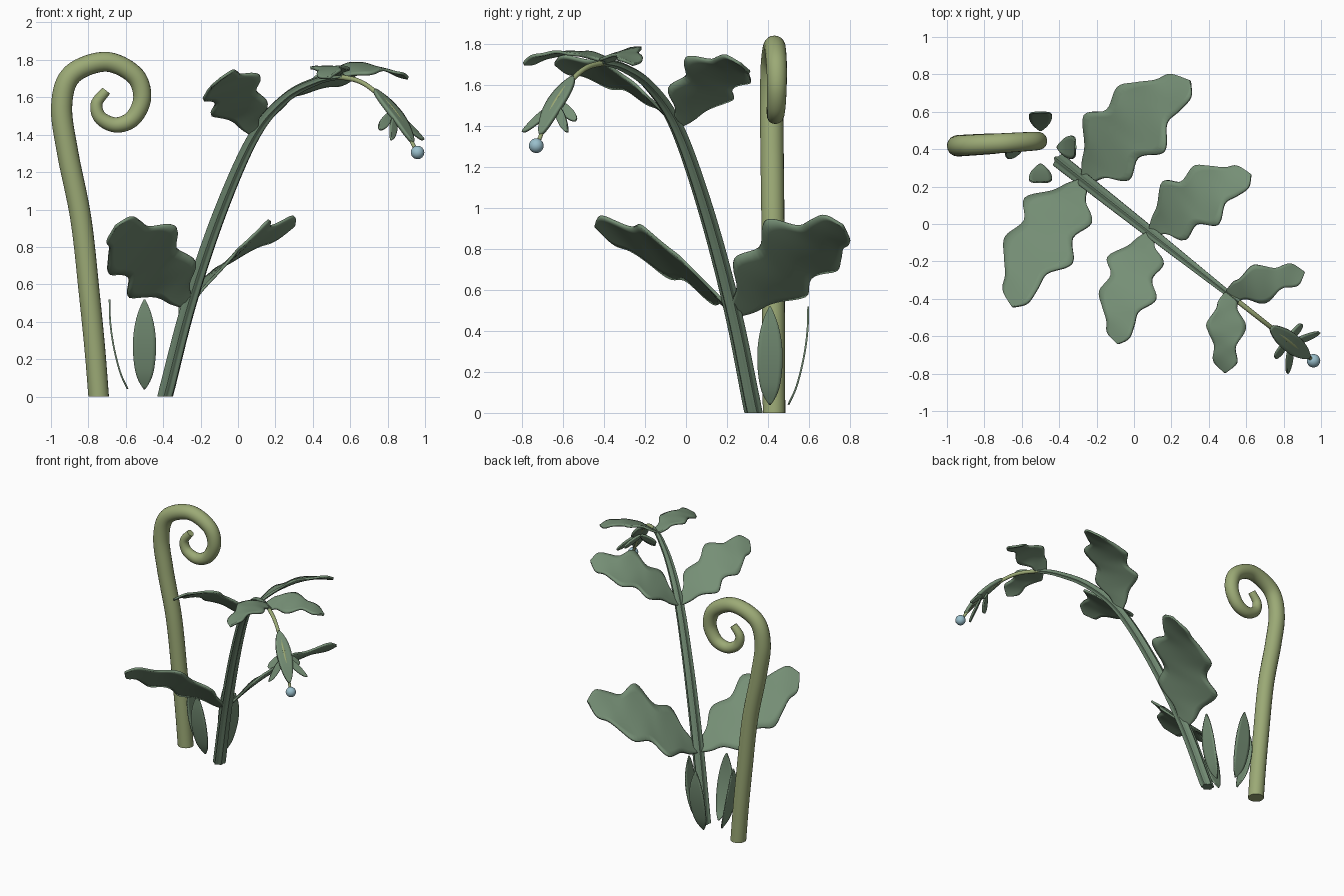
import bpy, bmesh, math
from mathutils import Vector

if "Cube" in bpy.data.objects:
    bpy.data.objects.remove(bpy.data.objects["Cube"])


def material(name, rgb):
    m = bpy.data.materials.new(name)
    m.use_nodes = True
    m.diffuse_color = (*rgb, 1)
    m.node_tree.nodes["Principled BSDF"].inputs["Base Color"].default_value = (*rgb, 1)
    return m


LEAF = material("leaf green", (0.18, 0.275, 0.18))
STEM = material("stem green", (0.155, 0.24, 0.16))
SHOOT = material("olive green", (0.33, 0.40, 0.18))
BUD = material("pale blue", (0.32, 0.52, 0.60))

# The stem arches in one upright plane: FWD runs along it, SIDE across it
FWD = Vector((0.786, -0.618, 0))
SIDE = Vector((0.618, 0.786, 0))
UP = Vector((0, 0, 1))


def finish(name, bm, mat, thick=0):
    bmesh.ops.recalc_face_normals(bm, faces=bm.faces)
    me = bpy.data.meshes.new(name)
    bm.to_mesh(me)
    bm.free()
    me.materials.append(mat)
    ob = bpy.data.objects.new(name, me)
    bpy.context.collection.objects.link(ob)
    if thick:
        mod = ob.modifiers.new("thickness", "SOLIDIFY")
        mod.thickness, mod.offset = thick, 0
    bpy.ops.object.select_all(action="DESELECT")
    ob.select_set(True)
    bpy.context.view_layer.objects.active = ob
    bpy.ops.object.shade_smooth_by_angle(angle=math.radians(40))
    return ob


def smooth(points, n):
    """Even samples of a Catmull-Rom curve through the points."""
    p = [Vector(q) for q in points]
    p = [2 * p[0] - p[1]] + p + [2 * p[-1] - p[-2]]
    out = []
    for i in range(n):
        s = i / (n - 1) * (len(p) - 3)
        k = min(int(s), len(p) - 4)
        t = s - k
        a, b, c, d = p[k:k + 4]
        out.append(b + (c - a) * t / 2 + (a - 2.5 * b + 2 * c - d / 2) * t * t
                   + (1.5 * (b - c) + (d - a) / 2) * t ** 3)
    return out


def skin(bm, rows, closed=False):
    vs = [[bm.verts.new(p) for p in row] for row in rows]
    m = len(vs[0])
    for a, b in zip(vs, vs[1:]):
        for j in range(m if closed else m - 1):
            k = (j + 1) % m
            bm.faces.new((a[j], a[k], b[k], b[j]))
    return vs


def sheet(name, rows, mat, thick):
    bm = bmesh.new()
    skin(bm, rows)
    return finish(name, bm, mat, thick)


def tube(name, path, radii, plane_normal, mat, lobes=0, segs=20):
    """Sweep a round or fluted section along a flat path."""
    rings = []
    for i, c in enumerate(path):
        tan = (path[min(i + 1, len(path) - 1)] - path[max(i - 1, 0)]).normalized()
        if c.z < 0.001:
            tan = UP
        out = tan.cross(plane_normal).normalized()
        ring = []
        for j in range(segs):
            a = math.tau * j / segs
            r = radii[i].x * (1 + (0.13 * math.cos(lobes * a) if lobes else 0))
            ring.append(c + r * (math.cos(a) * out + math.sin(a) * plane_normal))
        rings.append(ring)
    bm = bmesh.new()
    vs = skin(bm, rings, True)
    bm.faces.new(vs[0])
    bm.faces.new(vs[-1])
    return finish(name, bm, mat)


def on_plane(x, z):
    return Vector((x, 0.33 - (x + 0.39) * 0.786, z))


def radius_curve(values, n):
    return smooth([(v, 0, 0) for v in values], n)


# Coiled young shoot
coil = [(-.745, 0), (-.765, .25), (-.795, .55), (-.84, .95), (-.91, 1.3), (-.943, 1.55),
        (-.89, 1.72), (-.71, 1.79), (-.555, 1.72), (-.512, 1.6), (-.56, 1.49),
        (-.65, 1.452), (-.735, 1.49), (-.756, 1.565), (-.705, 1.635)]
coil_path = smooth([(x, 0.43 + 0.06 * (x + .745), z) for x, z in coil], 110)
tube("coiled_shoot", coil_path, radius_curve((.055, .056, .057, .053, .047, .038, .026), 110),
     Vector((-0.06, 1, 0)).normalized(), SHOOT)

# Fluted arching stem and the thin flower stalk
arch = [on_plane(*p) for p in [(-.39, 0), (-.26, .5), (-.09, 1.0), (.09, 1.4),
                               (.26, 1.6), (.43, 1.69), (.56, 1.715)]]
tube("main_stem", smooth(arch, 60), radius_curve((.04, .036, .03, .022, .014), 60),
     SIDE, STEM, lobes=6, segs=36)
stalk = [on_plane(*p) for p in [(.52, 1.713), (.65, 1.685), (.755, 1.61), (.86, 1.49), (.955, 1.31)]]
tube("flower_stalk", smooth(stalk, 24), radius_curve((.014, .012, .010), 24), SIDE, SHOOT, segs=12)

# Lobed leaf outlines: (along, across) for the lower and the upper edge, as shares of length
BIG = ([(0, -.03), (.08, -.11), (.17, -.18), (.31, -.34), (.45, -.26), (.61, -.325),
        (.73, -.26), (.84, -.18), (.94, -.14), (1.01, -.02)],
       [(0, .035), (.12, .08), (.225, .2), (.38, .13), (.51, .215), (.58, .2),
        (.69, .09), (.81, .085), (.935, .07), (1.01, -.01)])
SMALL = ([(0, -.05), (.1, -.13), (.2, -.16), (.38, -.29), (.5, -.26), (.66, -.18), (.85, -.19), (1, -.03)],
         [(0, .05), (.1, .13), (.22, .14), (.38, .25), (.5, .24), (.68, .12), (.88, .14), (1, -.01)])


def leaf(name, side, base, tip, shape, grad, rise, bend, tilt=0, twist=0, cup=0, wide=0.9):
    """Leaf laid out in plan, then lifted along a curved slope, tilted, twisted and cupped."""
    axis = Vector((tip[0], tip[1], 0))
    cross = Vector((tip[1], -tip[0], 0)) * wide
    edges = [smooth([(*p, 0) for p in edge], 46) for edge in shape]
    rows = []
    for lo, hi in zip(*edges):
        row = []
        for j in range(9):
            q = lo.lerp(hi, j / 8)
            p = axis * q.x + cross * q.y
            s = p.x * grad[0] + p.y * grad[1]
            v = q.y * axis.length
            z = rise * s + bend * s * s + tilt * p.x + twist * (q.x - .35) * v + cup * v * v
            z += 0.006 * axis.length * math.sin(q.x * 22) * (1 if j > 4 else -1) * abs(j - 4) / 4
            row.append(base + FWD * p.x + SIDE * side * p.y + UP * z)
        rows.append(row)
    sheet(name, rows, LEAF, 0.015)


# Three leaf pairs, all slightly twisted; the left ones are cupped
slope_dir = (.786, .618)
for side, word, cup, wide, top_rise, top_tilt in (
        (1, "left", 1.2, 1, .715, -.2), (-1, "right", .3, .9, .575, 0)):
    leaf("lower_leaf_" + word, side, on_plane(-.262, .485), (.12, .76), BIG, slope_dir,
         1.35, -1.02, 0, 1, cup, wide)
    leaf("middle_leaf_" + word, side, on_plane(.09, 1.4), (.235, .567), BIG, slope_dir,
         1.25, -1.25, 0, 1, cup, wide)
    leaf("top_leaf_" + word, side, on_plane(.5, 1.715), (.26, .335), SMALL, (0, 1),
         top_rise, -1.78, top_tilt)


def blade(name, path, width, across, thick, power=0.6):
    """Slim lens-shaped blade along a path."""
    pts = smooth(path, 24)
    rows = []
    for i, c in enumerate(pts):
        w = width * max(math.sin(math.pi * i / 23), 0.02) ** power
        rows.append([c + across * w * k / 3 for k in range(-3, 4)])
    return sheet(name, rows, LEAF, thick)


# Ring of four upright blades at the ground
flare = [(.09, .04), (.13, .13), (.165, .27), (.183, .4), (.187, .52)]
for i, word in enumerate(("left", "back", "right", "front")):
    a = i * math.pi / 2
    out = Vector((math.cos(a), math.sin(a), 0))
    centre = Vector((-.5, .41, 0))
    blade("ground_blade_" + word, [centre + out * r + UP * z for r, z in flare], .062,
          out.cross(UP), 0.009, 0.75)

# Hanging flower: a hooded bract with four lobes, and a round bud
blade("flower_hood", [on_plane(.73, 1.64), on_plane(.8, 1.565), on_plane(.87, 1.475), on_plane(.935, 1.36)],
      .052, SIDE, 0.02)
slope = Vector((.4, -.314, -.86)).normalized()
for side, word in ((1, "left"), (-1, "right")):
    def arm(x, z, off):
        return on_plane(x, z) + SIDE * side * off
    blade("long_lobe_" + word, [arm(.845, 1.5, 0), arm(.875, 1.44, .07), arm(.905, 1.375, .14)],
          .034, slope, 0.014)
    blade("short_lobe_" + word, [arm(.82, 1.51, 0), arm(.825, 1.47, .06), arm(.825, 1.435, .115)],
          .03, slope, 0.014, 0.4)

bm = bmesh.new()
bmesh.ops.create_uvsphere(bm, u_segments=20, v_segments=12, radius=0.036)
bmesh.ops.translate(bm, verts=bm.verts, vec=on_plane(.96, 1.305))
finish("flower_bud", bm, BUD)
